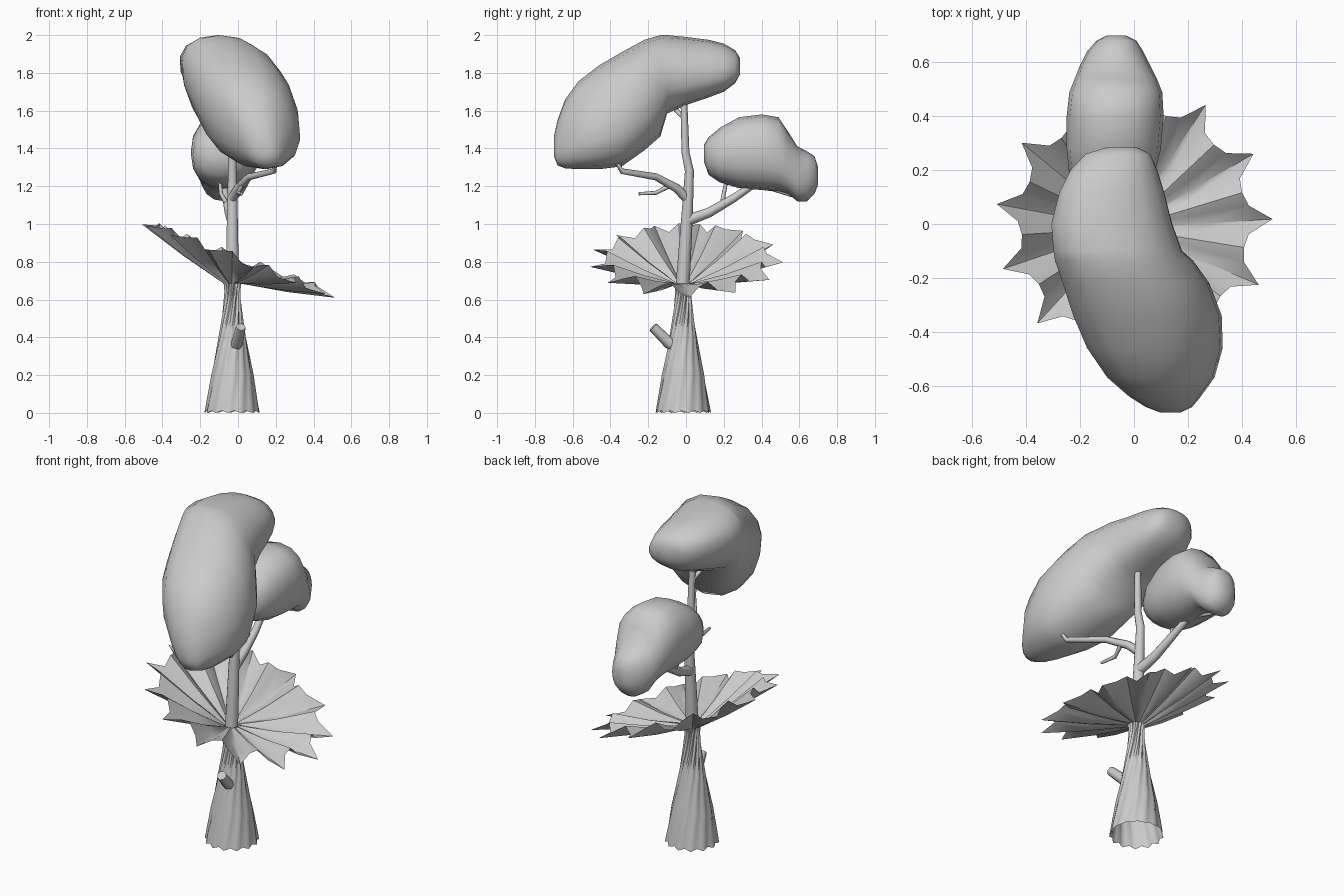
import bpy, bmesh, math
from mathutils import Vector

if "Cube" in bpy.data.objects:
    bpy.data.objects.remove(bpy.data.objects["Cube"])


def loft(name, rings, caps=True, angle=40):
    """Skin a list of closed rings into one mesh object."""
    bm = bmesh.new()
    vs = [[bm.verts.new(p) for p in r] for r in rings]
    n = len(rings[0])
    for a, b in zip(vs, vs[1:]):
        for i in range(n):
            bm.faces.new((a[i], a[(i + 1) % n], b[(i + 1) % n], b[i]))
    if caps:
        bm.faces.new(vs[0])
        bm.faces.new(vs[-1])
    bmesh.ops.recalc_face_normals(bm, faces=bm.faces)
    me = bpy.data.meshes.new(name)
    bm.to_mesh(me)
    bm.free()
    ob = bpy.data.objects.new(name, me)
    bpy.context.collection.objects.link(ob)
    bpy.ops.object.select_all(action='DESELECT')
    ob.select_set(True)
    bpy.context.view_layer.objects.active = ob
    bpy.ops.object.shade_smooth_by_angle(angle=math.radians(angle))
    return ob


def tube(name, pts, sides=8):
    """Tapered limb through (x, y, z, radius) points."""
    ps = [Vector(p[:3]) for p in pts]
    rings = []
    for i, p in enumerate(ps):
        d = (ps[min(i + 1, len(ps) - 1)] - ps[max(i - 1, 0)]).normalized()
        ref = Vector((1, 0, 0)) if abs(d.x) < 0.8 else Vector((0, 1, 0))
        u = d.cross(ref).normalized()
        v = d.cross(u)
        rings.append([p + pts[i][3] * (u * math.cos(t) + v * math.sin(t))
                      for t in (math.tau * k / sides for k in range(sides))])
    return loft(name, rings, angle=65)


def foliage(name, sections, shear=0.0, sides=16, power=.88):
    """Blob from leaning, slightly squared slices (y, x min, x max, z min, z max)."""
    rings = []
    for y, x0, x1, z0, z1 in sections:
        ring = []
        for k in range(sides):
            t = math.tau * k / sides
            c, s = [math.copysign(abs(w) ** power, w) for w in (math.cos(t), math.sin(t))]
            dz = (z1 - z0) / 2 * s
            ring.append(((x0 + x1) / 2 + (x1 - x0) / 2 * c - shear * dz, y, (z0 + z1) / 2 + dz))
        rings.append(ring)
    return loft(name, rings, angle=80)


# Fluted, twisting trunk base that opens into the pleated, tilted fan
LOBES, PER = 13, 4
N = LOBES * PER
CX, CY = -0.03, -0.015
rings = []
for z, r, twist, flute in [(0, .142, -75, .04), (.05, .135, -72, .03), (.2, .11, -62, .03),
                           (.4, .07, -45, .05), (.55, .046, -25, .1), (.64, .038, -8, .12),
                           (.685, .042, 0, .12)]:
    ring = []
    for i in range(N):
        a = math.tau * i / N + math.radians(3 + twist)
        k = math.cos(math.tau * i / PER)
        rr = r * (1 + flute * k)
        ring.append((CX + rr * math.cos(a), CY + rr * math.sin(a),
                     z + (.006 * (1 - k) if z == 0 else 0)))
    rings.append(ring)
rim = []
for i in range(N):
    a = math.tau * i / N + math.radians(3)
    a += math.radians(.7 - 2 * math.cos(a + math.radians(30)))
    r = (.515, .432, .418, .428)[i % PER]
    x, y = r * math.cos(a), r * math.sin(a)
    rim.append(Vector((x, y, .813 - .38 * x + (-.008, .015, .033, -.015)[i % PER])))
neck = [Vector(p) for p in rings[-1]]
rings.append([a.lerp(b, .5) + Vector((0, 0, -.008)) for a, b in zip(neck, rim)])
rings.append(rim)
loft("trunk_base_and_fan", rings, caps=False, angle=50)

# Upper trunk
tube("upper_trunk", [(-.03, -.02, .62, .034), (-.03, -.015, .72, .036), (-.03, 0, .95, .032),
                     (-.03, .01, 1.12, .028), (-.03, .018, 1.28, .024), (-.03, -.003, 1.38, .021),
                     (-.035, -.01, 1.62, .018), (-.035, -.01, 1.75, .014)], 10)

# Branches, twigs and the cut stub
limbs = {
    "stub": [(-.02, -.03, .34, .036), (-.005, -.09, .37, .031), (.015, -.175, .455, .026)],
    "front_branch": [(-.03, 0, 1.14, .026), (.0, -.05, 1.19, .023), (.06, -.16, 1.25, .019),
                     (.19, -.34, 1.28, .015), (.2, -.375, 1.34, .01)],
    "front_twig": [(.02, -.08, 1.205, .012), (.0, -.16, 1.165, .011), (.02, -.25, 1.16, .008)],
    "back_branch": [(-.03, .01, 1.02, .03), (-.045, .12, 1.06, .026), (-.06, .25, 1.135, .022),
                    (-.08, .36, 1.21, .018), (-.09, .42, 1.26, .014)],
    "back_twig": [(-.055, .19, 1.1, .013), (-.09, .2, 1.16, .011), (-.1, .22, 1.26, .009)],
    "back_side_twig": [(-.08, .36, 1.2, .014), (-.09, .46, 1.185, .012), (-.09, .56, 1.15, .008)],
    "top_twig": [(-.035, .0, 1.55, .013), (-.06, -.05, 1.6, .012), (-.08, -.1, 1.66, .008)],
}
for name, pts in limbs.items():
    tube(name, pts)

# Leaf masses
foliage("large_foliage", [
    (.285, -.1, .01, 1.79, 1.88), (.26, -.18, .06, 1.745, 1.92), (.2, -.235, .085, 1.7, 1.955),
    (.12, -.275, .11, 1.67, 1.975), (0, -.305, .14, 1.63, 1.99), (-.1, -.295, .175, 1.585, 2.0),
    (-.135, -.285, .21, 1.465, 2.0), (-.22, -.255, .27, 1.39, 1.975),
    (-.34, -.215, .315, 1.305, 1.91), (-.46, -.165, .32, 1.29, 1.84),
    (-.57, -.09, .29, 1.29, 1.755), (-.64, -.01, .24, 1.295, 1.66),
    (-.68, .05, .21, 1.31, 1.55), (-.7, .1, .17, 1.36, 1.46)], shear=.22)
foliage("small_foliage", [
    (.095, -.13, -.02, 1.33, 1.42), (.12, -.2, .04, 1.26, 1.46), (.18, -.24, .075, 1.22, 1.51),
    (.28, -.25, .1, 1.19, 1.565), (.4, -.25, .11, 1.18, 1.58), (.49, -.24, .105, 1.175, 1.565),
    (.54, -.22, .085, 1.16, 1.49), (.59, -.2, .06, 1.12, 1.41), (.64, -.175, .035, 1.12, 1.385),
    (.68, -.14, .01, 1.16, 1.36), (.7, -.1, -.03, 1.21, 1.3)])
